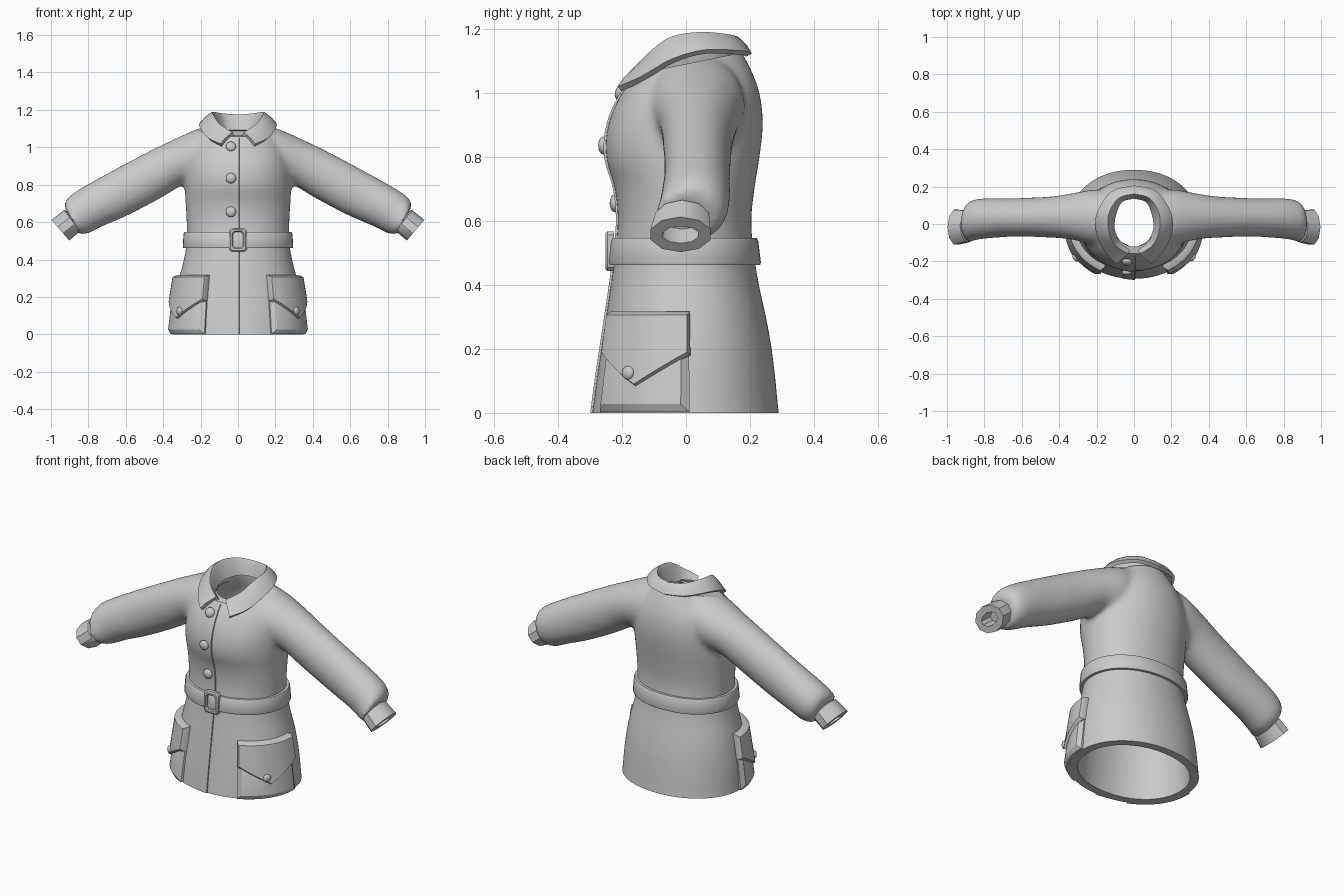
import bpy, bmesh, math
from mathutils import Vector, Matrix

if "Cube" in bpy.data.objects:
    bpy.data.objects.remove(bpy.data.objects["Cube"])

cloth = bpy.data.materials.new("grey cloth")
cloth.diffuse_color = (0.6, 0.6, 0.6, 1)
cloth.use_nodes = True
cloth.node_tree.nodes["Principled BSDF"].inputs["Base Color"].default_value = cloth.diffuse_color


def spline(rows, t):
    """Smooth interpolation through rows of numbers, t in 0..len-1."""
    i = min(int(t), len(rows) - 2)
    f = t - i
    p = [rows[max(0, min(len(rows) - 1, i + k))] for k in (-1, 0, 1, 2)]
    return [0.5 * (2 * b + (c - a) * f + (2 * a - 5 * b + 4 * c - d) * f * f
                   + (3 * b - a - 3 * c + d) * f ** 3) for a, b, c, d in zip(*p)]


def make(name, bm, angle=35):
    bmesh.ops.recalc_face_normals(bm, faces=bm.faces)
    me = bpy.data.meshes.new(name)
    bm.to_mesh(me)
    bm.free()
    ob = bpy.data.objects.new(name, me)
    bpy.context.collection.objects.link(ob)
    me.materials.append(cloth)
    smooth(ob, angle)
    return ob


def smooth(ob, angle):
    bpy.ops.object.select_all(action='DESELECT')
    ob.select_set(True)
    bpy.context.view_layer.objects.active = ob
    bpy.ops.object.shade_smooth_by_angle(angle=math.radians(angle))


def bake(ob):
    dg = bpy.context.evaluated_depsgraph_get()
    me = bpy.data.meshes.new_from_object(ob.evaluated_get(dg))
    ob.modifiers.clear()
    ob.data = me


def loft(rings, closed=True, caps=True):
    """Skin a list of point rings."""
    bm = bmesh.new()
    vs = [[bm.verts.new(p) for p in r] for r in rings]
    n = len(rings[0])
    for a, b in zip(vs, vs[1:]):
        for i in range(n if closed else n - 1):
            j = (i + 1) % n
            bm.faces.new((a[i], a[j], b[j], b[i]))
    if caps:
        bm.faces.new(vs[0])
        bm.faces.new(vs[-1])
    return bm


# Body profile: height, half width, front depth, back depth
BODY = [(-.1, .365, .305, .305), (0, .35, .293, .29), (.1, .343, .28, .28),
        (.2, .332, .265, .268), (.3, .315, .25, .25), (.4, .29, .235, .228),
        (.5, .274, .222, .212), (.6, .275, .213, .204), (.7, .28, .222, .214),
        (.8, .285, .25, .23), (.9, .28, .243, .24), (1.0, .25, .2, .23),
        (1.1, .17, .13, .19), (1.2, .11, .08, .13)]


def body(theta, z, off=0.0):
    _, w, f, b = spline(BODY, (z + .1) / .1)
    c, s = math.cos(theta), math.sin(theta)
    c = math.copysign(abs(c) ** .95, c)
    s = math.copysign(abs(s) ** .95, s)
    return Vector(((w + off) * c, ((b if s > 0 else f) + off) * s, z))


def front_y(x, z, off=0.0):
    w = spline(BODY, (z + .1) / .1)[1]
    th = -math.acos(max(-1, min(1, math.copysign((abs(x) / w) ** (1 / .95), x))))
    return body(th, z, off).y


def body_ring(z, off=0.0, n=48):
    return [body(2 * math.pi * i / n, z, off) for i in range(n)]


# Coat shell: torso joined to sleeves, softened, then hollowed
coat = make("coat_body", loft([body_ring(-.06 + .03 * i) for i in range(42)]))

# Sleeve stations: top x z, bottom x z, centre y, half depth
SLEEVE = [(.06, 1.14, .06, .82, .03, .13), (.2, 1.105, .2, .81, .035, .15),
          (.36, 1.035, .29, .80, .04, .125), (.49, .972, .41, .73, .037, .11),
          (.70, .86, .58, .64, .035, .103), (.85, .775, .73, .575, .03, .108),
          (.915, .725, .80, .54, .02, .108), (.927, .685, .85, .535, 0, .10),
          (.91, .65, .865, .56, -.01, .07)]


def station(row, side, n=28):
    tx, tz, bx, bz, yc, ry = row
    pts = []
    for i in range(n):
        a = 2 * math.pi * i / n
        k = .5 + .5 * math.cos(a)
        pts.append((side * (bx + (tx - bx) * k), yc + ry * math.sin(a), bz + (tz - bz) * k))
    return pts


helpers = []


def boolean(ob, tool, op):
    m = ob.modifiers.new(op, 'BOOLEAN')
    m.operation, m.solver, m.object = op, 'EXACT', tool
    tool.hide_render = True
    helpers.append(tool)


for side in (-1, 1):
    rings = [station(spline(SLEEVE, i / 4), side) for i in range(33)]
    boolean(coat, make("sleeve_volume", loft(rings)), 'UNION')
bake(coat)
m = coat.modifiers.new("remesh", 'REMESH')
m.mode, m.voxel_size = 'VOXEL', .014
m = coat.modifiers.new("soften", 'SMOOTH')
m.factor, m.iterations = .5, 10
bake(coat)

# Inside space of the coat, with the neck opening
inner = [body_ring(-.09 + .06 * i, -.045) for i in range(18)]
for z, w, f, b in ((1.02, .15, .13, .17), (1.07, .11, .12, .16), (1.3, .11, .12, .16)):
    inner.append([(w * math.cos(t), (b if math.sin(t) > 0 else f) * math.sin(t), z)
                  for t in (2 * math.pi * i / 48 for i in range(48))])
boolean(coat, make("inner_cutter", loft(inner)), 'DIFFERENCE')


def box_cutter(name, matrix):
    bm = bmesh.new()
    bmesh.ops.create_cube(bm, size=2, matrix=matrix)
    boolean(coat, make(name, bm), 'DIFFERENCE')


box_cutter("hem_cutter", Matrix.Translation((0, 0, -1)))
box_cutter("neck_cutter", Matrix.Translation((0, 0, 1.09)) @ Matrix.Rotation(.2, 4, 'X')
           @ Matrix.Translation((0, 0, 1)) @ Matrix.Diagonal((.25, .4, 1, 1)))
bake(coat)
for h in helpers:
    bpy.data.objects.remove(h)
smooth(coat, 40)

# Cuffs: flared ring with a recessed opening
for side, label in ((-1, "left"), (1, "right")):
    rows = [(.905, .655, .84, .545, -.005, .08), (.93, .665, .845, .55, -.012, .088),
            (.997, .612, .903, .502, -.017, .098), (.972, .583, .927, .530, -.017, .058),
            (.915, .63, .87, .575, -.012, .058)]
    make("cuff_" + label, loft([station(r, side, 10) for r in rows]), 40)

# Collar: stand, fold and falling points, mirrored
COLLAR = [(0, .145, 1.09, 0, .163, 1.165, 0, .197, 1.118),
          (.07, .125, 1.09, .085, .138, 1.172, .115, .168, 1.125),
          (.105, .05, 1.09, .138, .05, 1.180, .19, .06, 1.128),
          (.112, -.03, 1.08, .135, -.045, 1.165, .196, -.04, 1.10),
          (.08, -.095, 1.05, .1, -.115, 1.115, .155, -.135, 1.045),
          (.015, -.13, 1.03, .035, -.158, 1.072, .09, -.208, 1.012)]
rings = []
for i in range(21):
    v = spline(COLLAR, i / 4)
    b, c, f = Vector(v[:3]), Vector(v[3:6]), Vector(v[6:])
    rings.append([b, b.lerp(c, .85), c, c.lerp(f, .2), c.lerp(f, .6) + Vector((0, 0, .004)), f])
collar = make("collar", loft(rings, False, False), 50)
m = collar.modifiers.new("mirror", 'MIRROR')
m.use_clip = True
m = collar.modifiers.new("thickness", 'SOLIDIFY')
m.thickness, m.offset = .02, 0
bake(collar)
smooth(collar, 45)

# Front placket with an overlapping edge
make("placket", loft([[(x, front_y(x, z, o), z) for x, o in
                       ((-.08, -.004), (-.06, .002), (-.02, .005), (.006, .006), (.008, -.006))]
                      for z in (1.05 * i / 50 for i in range(51))], False, False))

# Belt and buckle
bz0, bz1 = .462, .546
make("belt", loft([body_ring(z, o) for z, o in
                   ((bz0, -.01), (bz0, .014), (bz0 + .008, .018), (bz1 - .008, .018),
                    (bz1, .014), (bz1, -.01))], True, False))


def rect(w, h, y, zc=.505):
    c = .012
    return [(sx * x, y, zc + sz * z) for sx, sz, ps in
            ((1, 1, ((w, h - c), (w - c, h))), (-1, 1, ((w - c, h), (w, h - c))),
             (-1, -1, ((w, h - c), (w - c, h))), (1, -1, ((w - c, h), (w, h - c))))
            for x, z in ps]


make("buckle", loft([rect(.047, .062, -.225), rect(.047, .062, -.245), rect(.041, .056, -.252),
                     rect(.032, .047, -.252), rect(.027, .042, -.245),
                     rect(.027, .042, -.225)], True, False))


# Buttons: shallow domes
def button(name, pos, normal, r):
    bm = bmesh.new()
    bmesh.ops.create_uvsphere(bm, u_segments=14, v_segments=8, radius=r)
    rot = Vector(normal).to_track_quat('Z', 'Y').to_matrix().to_4x4()
    bmesh.ops.transform(bm, verts=bm.verts,
                        matrix=Matrix.Translation(pos) @ rot @ Matrix.Diagonal((1, 1, .55, 1)))
    make(name, bm, 60)


for i, z in enumerate((1.005, .835, .655)):
    button("front_button_%d" % (i + 1), (-.038, front_y(-.038, z, .009), z),
           (0, -1, .5 if i == 0 else 0), .028)


# Pockets: raised patches wrapped on the skirt, with pointed flaps
def patch(name, side, t0, t1, lo, hi, depth, bevel):
    """lo(k) is the lower edge height across the patch, k in 0..1."""
    rings = []
    for inset, off in ((0, -.02), (0, depth * .45), (bevel, depth)):
        ring = []
        ks = [i / 16 for i in range(17)]
        ta, tb = t0 - inset * 3, t1 + inset * 3
        for edge in (0, 1):
            for k in (ks if edge == 0 else ks[::-1]):
                z = lo(k) + inset if edge == 0 else hi - inset
                p = body(ta + (tb - ta) * k, z, off)
                ring.append((side * p.x, p.y, p.z))
        rings.append(ring)
    bm = loft(rings, True, False)
    # Curved outer face as strips between lower and upper edge
    bm.verts.ensure_lookup_table()
    last = list(bm.verts)[-34:]
    for i in range(16):
        bm.faces.new((last[i], last[i + 1], last[32 - i], last[33 - i]))
    make(name, bm, 30)


T0, T1 = .03, -1.07
for side, label in ((-1, "left"), (1, "right")):
    patch("pocket_" + label, side, T0, T1, lambda k: .002, .305, .026, .025)
    patch("pocket_flap_" + label, side, T0 + .01, T1 - .01,
          lambda k: .18 - .10 * (1 - abs(k - .5) * 2), .316, .036, .01)
    p = body(-.60, .125, .036)
    button("pocket_button_" + label, (side * p.x, p.y, p.z), (side * .8, -.6, 0), .022)
